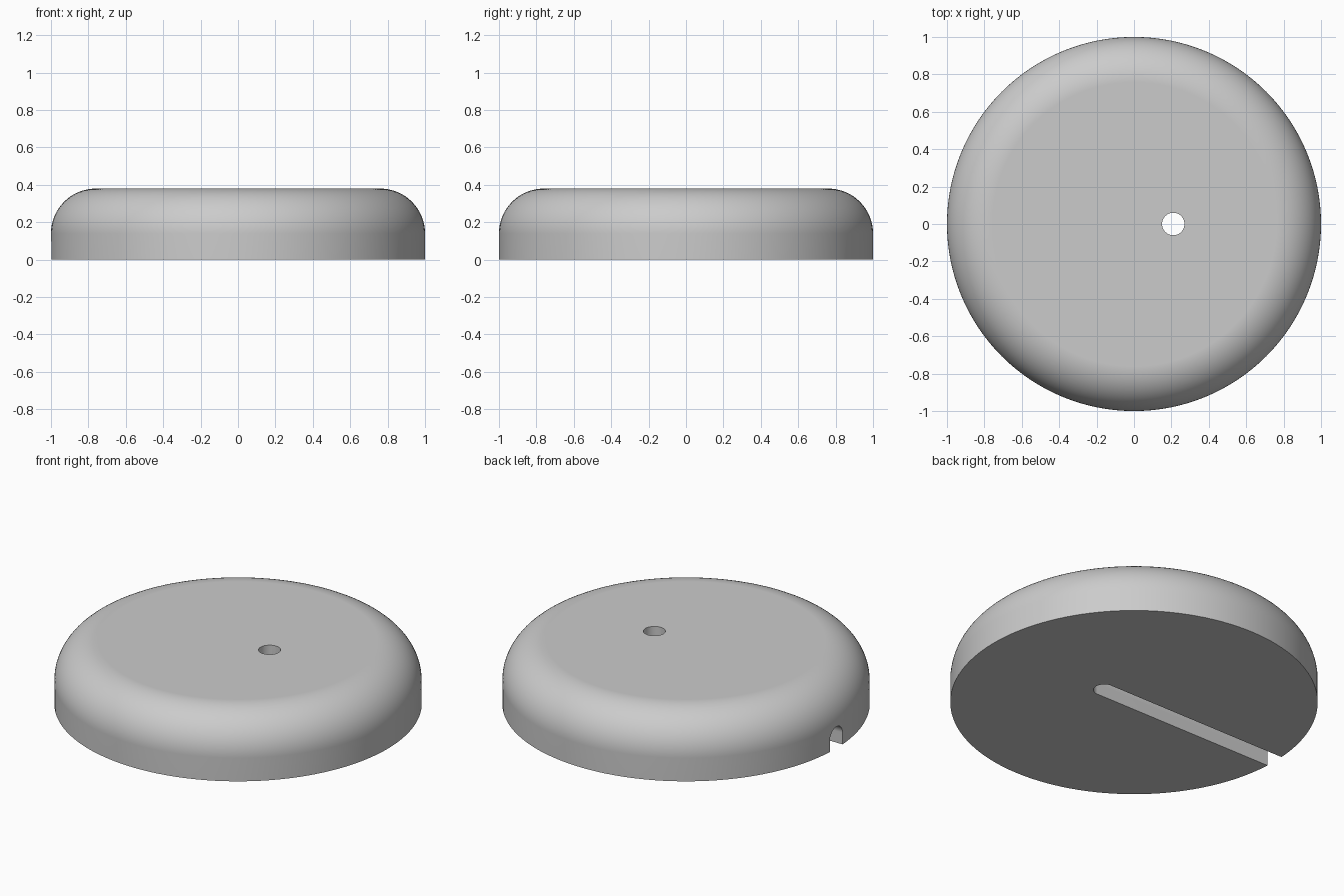
import bpy, bmesh
from math import sin, cos, pi, radians
from mathutils import Vector, Matrix

HEIGHT, FILLET = 0.38, 0.24
HOLE_X, HOLE_R = 0.21, 0.06
GROOVE_R, GROOVE_STRAIGHT = 0.0595, 0.07

cube = bpy.data.objects.get("Cube")
if cube:
    bpy.data.objects.remove(cube, do_unlink=True)

grey = bpy.data.materials.new("light_grey")
grey.use_nodes = True
grey.diffuse_color = (0.6, 0.6, 0.6, 1)
grey.node_tree.nodes["Principled BSDF"].inputs["Base Color"].default_value = (0.6, 0.6, 0.6, 1)


def make_object(name, bm):
    bmesh.ops.recalc_face_normals(bm, faces=bm.faces)
    mesh = bpy.data.meshes.new(name)
    bm.to_mesh(mesh)
    bm.free()
    mesh.materials.append(grey)
    obj = bpy.data.objects.new(name, mesh)
    bpy.context.collection.objects.link(obj)
    return obj


def extrude_outline(bm, points, offset):
    """Closed prism from a flat outline."""
    face = bm.faces.new([bm.verts.new(p) for p in points])
    new = bmesh.ops.extrude_face_region(bm, geom=[face], use_keep_orig=True)["geom"]
    bmesh.ops.translate(bm, vec=offset, verts=[v for v in new if isinstance(v, bmesh.types.BMVert)])


# Round base: stacked rings with a filleted top rim
steps, sides = 16, 128
profile = [(1, 0)]
for i in range(steps + 1):
    a = pi / 2 * i / steps
    profile.append((1 - FILLET + FILLET * cos(a), HEIGHT - FILLET + FILLET * sin(a)))
bm = bmesh.new()
rings = [[bm.verts.new((r * cos(2 * pi * k / sides), r * sin(2 * pi * k / sides), z))
          for k in range(sides)] for r, z in profile]
for low, high in zip(rings, rings[1:]):
    for k in range(sides):
        n = (k + 1) % sides
        bm.faces.new((low[k], low[n], high[n], high[k]))
bm.faces.new(rings[0])
bm.faces.new(rings[-1])
base = make_object("round_base", bm)

# Cutter for the vertical through hole
bm = bmesh.new()
bmesh.ops.create_cone(bm, cap_ends=True, segments=48, radius1=HOLE_R, radius2=HOLE_R, depth=1,
                      matrix=Matrix.Translation((HOLE_X, 0, 0.2)))
hole = make_object("hole_cutter", bm)

# Cutter for the arched cable groove running from the hole to the rim
arch = [(-GROOVE_R, -0.1), (GROOVE_R, -0.1)]
arch += [(GROOVE_R * cos(pi * i / 24), GROOVE_STRAIGHT + GROOVE_R * sin(pi * i / 24)) for i in range(25)]
bm = bmesh.new()
extrude_outline(bm, [(HOLE_X, y, z) for y, z in arch], Vector((-1.4, 0, 0)))
groove = make_object("groove_cutter", bm)

# Cut the base, then drop the cutters
bpy.ops.object.select_all(action="DESELECT")
bpy.context.view_layer.objects.active = base
base.select_set(True)
for cutter in (hole, groove):
    cutter.hide_render = True
    cut = base.modifiers.new(cutter.name, "BOOLEAN")
    cut.operation, cut.solver, cut.object = "DIFFERENCE", "EXACT", cutter
    bpy.ops.object.modifier_apply(modifier=cut.name)
    bpy.data.objects.remove(cutter, do_unlink=True)

# Smooth the curves while keeping the flats and cut edges crisp
bpy.ops.object.shade_smooth_by_angle(angle=radians(30))
normals = base.modifiers.new("weighted_normals", "WEIGHTED_NORMAL")
normals.keep_sharp = True
